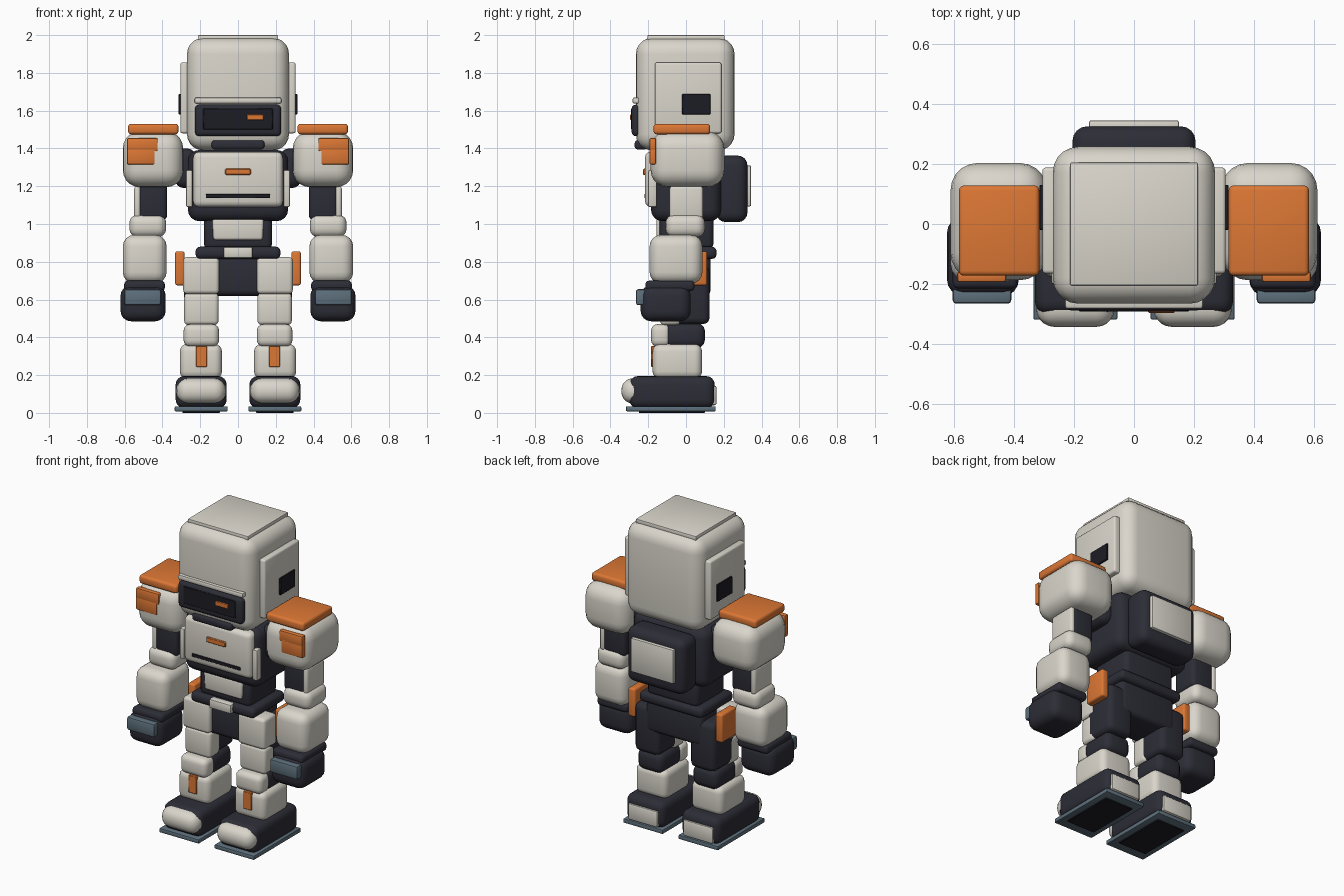
import bpy, bmesh, math
from mathutils import Vector


def material(name, rgb):
    m = bpy.data.materials.new(name)
    m.diffuse_color = (*rgb, 1)
    return m


CREAM = material("warm_white", (0.70, 0.67, 0.60))
DARK = material("charcoal", (0.026, 0.026, 0.038))
BLACK = material("near_black", (0.012, 0.012, 0.018))
ORANGE = material("orange", (0.72, 0.185, 0.035))
STEEL = material("blue_grey", (0.11, 0.16, 0.20))


def box(name, mat, x, y, z, r=0.02, seg=3, taper=1.0):
    """Rounded box from axis ranges; taper scales the bottom width."""
    lo, hi = Vector((x[0], y[0], z[0])), Vector((x[1], y[1], z[1]))
    mid, size = (lo + hi) / 2, hi - lo
    bm = bmesh.new()
    bmesh.ops.create_cube(bm, size=1)
    for v in bm.verts:
        k = taper if v.co.z < 0 else 1.0
        v.co = Vector((v.co.x * size.x * k, v.co.y * size.y, v.co.z * size.z))
    r = min(r, min(size) * 0.48)
    if r > 0:
        bmesh.ops.bevel(bm, geom=bm.edges[:], offset=r, segments=seg,
                        profile=0.5, affect='EDGES', clamp_overlap=True)
    me = bpy.data.meshes.new(name)
    bm.to_mesh(me)
    bm.free()
    me.materials.append(mat)
    ob = bpy.data.objects.new(name, me)
    ob.location = mid
    bpy.context.collection.objects.link(ob)
    bpy.ops.object.select_all(action='DESELECT')
    ob.select_set(True)
    bpy.context.view_layer.objects.active = ob
    bpy.ops.object.shade_smooth_by_angle(angle=math.radians(40))
    return ob


def pair(name, mat, x, y, z, r=0.02, seg=3, taper=1.0):
    """The same box on both sides of the body."""
    box(name + "_left", mat, x, y, z, r, seg, taper)
    box(name + "_right", mat, (-x[1], -x[0]), y, z, r, seg, taper)


def mid(name, mat, w, y, z, r=0.02, seg=3, taper=1.0):
    """A box centred on x = 0 with half width w."""
    box(name, mat, (-w, w), y, z, r, seg, taper)


# Head
mid("head", CREAM, 0.27, (-0.265, 0.257), (1.39, 1.985), 0.085, 5)
mid("head_top_plate", CREAM, 0.213, (-0.205, 0.205), (1.97, 2.0), 0.006, 2)
mid("brow_strip", CREAM, 0.23, (-0.283, -0.24), (1.637, 1.67), 0.01, 2)
mid("visor", DARK, 0.228, (-0.288, -0.24), (1.465, 1.632), 0.022)
mid("visor_screen", BLACK, 0.185, (-0.291, -0.27), (1.50, 1.612), 0.004, 1)
box("visor_light", ORANGE, (0.047, 0.135), (-0.296, -0.28), (1.55, 1.58), 0.003, 1)
mid("chin", DARK, 0.14, (-0.272, -0.2), (1.395, 1.443), 0.016)
pair("ear_panel", CREAM, (0.25, 0.305), (-0.165, 0.188), (1.48, 1.855), 0.012)
pair("ear_vent", BLACK, (0.295, 0.315), (-0.02, 0.13), (1.58, 1.688), 0.003, 1)
mid("neck", DARK, 0.15, (-0.14, 0.14), (1.34, 1.43), 0.03)

# Torso
mid("torso", DARK, 0.265, (-0.185, 0.185), (1.015, 1.392), 0.06, 4)
mid("chest_plate", CREAM, 0.237, (-0.217, -0.13), (1.09, 1.382), 0.03)
mid("chest_badge", ORANGE, 0.068, (-0.227, -0.2), (1.26, 1.293), 0.004, 1)
mid("chest_slit", BLACK, 0.17, (-0.221, -0.2), (1.137, 1.158), 0.002, 1)
pair("chest_side_strip", CREAM, (0.24, 0.275), (-0.2, -0.155), (1.09, 1.285), 0.008, 2)
mid("backpack", DARK, 0.205, (0.16, 0.325), (1.01, 1.362), 0.05, 4)
mid("backpack_plate", CREAM, 0.15, (0.31, 0.345), (1.093, 1.31), 0.008, 2)
mid("waist", DARK, 0.18, (-0.14, 0.145), (0.865, 1.06), 0.03)
mid("waist_panel", CREAM, 0.137, (-0.157, -0.1), (0.915, 1.03), 0.014, 3, 0.95)
mid("belt", DARK, 0.225, (-0.165, 0.162), (0.815, 0.88), 0.025)
mid("buckle", CREAM, 0.078, (-0.185, -0.13), (0.82, 0.878), 0.01, 2)
mid("pelvis", DARK, 0.2, (-0.12, 0.13), (0.62, 0.84), 0.03)

# Arms
pair("shoulder_joint", DARK, (0.22, 0.335), (-0.1, 0.11), (1.19, 1.4), 0.05, 4)
pair("shoulder", CREAM, (0.29, 0.61), (-0.187, 0.203), (1.195, 1.49), 0.09, 5)
pair("shoulder_top_plate", ORANGE, (0.315, 0.582), (-0.172, 0.128), (1.475, 1.53), 0.016)
pair("shoulder_front_plate", ORANGE, (0.425, 0.588), (-0.193, -0.158), (1.385, 1.455), 0.008, 2)
pair("shoulder_front_tab", ORANGE, (0.44, 0.588), (-0.193, -0.158), (1.315, 1.41), 0.008, 2)
pair("upper_arm", DARK, (0.375, 0.53), (-0.085, 0.085), (1.02, 1.24), 0.025)
pair("upper_arm_guard", CREAM, (0.515, 0.55), (-0.087, 0.09), (1.03, 1.2), 0.015)
pair("elbow", CREAM, (0.38, 0.575), (-0.108, 0.1), (0.93, 1.05), 0.045, 4)
pair("forearm", CREAM, (0.378, 0.61), (-0.193, 0.087), (0.685, 0.942), 0.06, 4)
pair("wrist_cuff", DARK, (0.387, 0.603), (-0.215, 0.045), (0.645, 0.7), 0.02)
pair("hand", DARK, (0.383, 0.622), (-0.24, 0.025), (0.485, 0.675), 0.055, 4)
pair("knuckle_guard", STEEL, (0.408, 0.603), (-0.265, -0.21), (0.57, 0.655), 0.012, 2)

# Legs
pair("hip_plate", ORANGE, (0.283, 0.333), (-0.035, 0.112), (0.675, 0.855), 0.012)
pair("thigh", DARK, (0.107, 0.285), (-0.09, 0.125), (0.47, 0.78), 0.035)
pair("upper_thigh_guard", CREAM, (0.1, 0.29), (-0.15, -0.02), (0.63, 0.825), 0.02)
pair("lower_thigh_guard", CREAM, (0.103, 0.285), (-0.137, -0.03), (0.465, 0.635), 0.022)
pair("knee_joint", DARK, (0.105, 0.285), (-0.12, 0.1), (0.345, 0.475), 0.04)
pair("knee_guard", CREAM, (0.1, 0.288), (-0.185, -0.08), (0.35, 0.47), 0.035, 4)
pair("shin", CREAM, (0.085, 0.308), (-0.177, 0.085), (0.18, 0.365), 0.04, 4)
pair("shin_stripe", ORANGE, (0.165, 0.222), (-0.184, -0.15), (0.243, 0.355), 0.003, 1)

# Feet
pair("foot", DARK, (0.06, 0.33), (-0.3, 0.152), (0.025, 0.195), 0.045, 4)
pair("toe_cap", CREAM, (0.065, 0.325), (-0.342, -0.2), (0.05, 0.183), 0.06, 5)
pair("heel_cap", CREAM, (0.09, 0.3), (0.1, 0.162), (0.04, 0.145), 0.012, 2)
pair("sole", STEEL, (0.055, 0.335), (-0.318, 0.157), (0.008, 0.035), 0.006, 2)
pair("tread", BLACK, (0.095, 0.295), (-0.25, 0.1), (0.0, 0.02), 0.003, 1)
